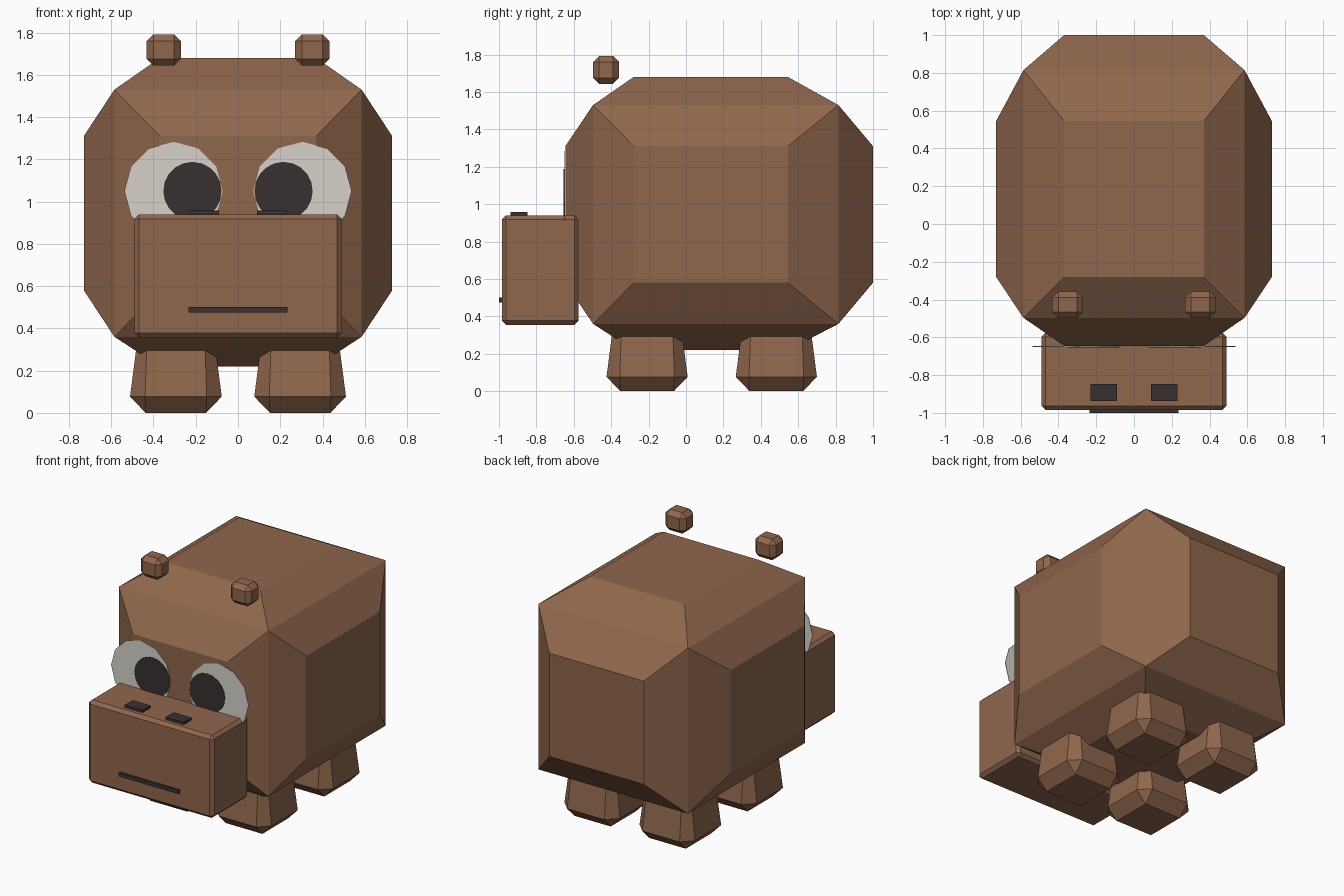
import bpy, bmesh, math
from mathutils import Matrix, Vector

if "Cube" in bpy.data.objects:
    bpy.data.objects.remove(bpy.data.objects["Cube"])


def material(name, rgb):
    m = bpy.data.materials.new(name)
    m.diffuse_color = (*rgb, 1)
    m.use_nodes = True
    m.node_tree.nodes["Principled BSDF"].inputs["Base Color"].default_value = m.diffuse_color
    return m


BROWN = material("brown hide", (0.28, 0.135, 0.074))
WHITE = material("eye white", (0.68, 0.65, 0.59))
DARK = material("dark charcoal", (0.039, 0.030, 0.031))


def finish(name, bm, mat):
    bmesh.ops.recalc_face_normals(bm, faces=bm.faces[:])
    mesh = bpy.data.meshes.new(name)
    bm.to_mesh(mesh)
    bm.free()
    mesh.materials.append(mat)
    ob = bpy.data.objects.new(name, mesh)
    bpy.context.collection.objects.link(ob)
    return ob


def hull(name, points, mat):
    bm = bmesh.new()
    for p in points:
        bm.verts.new(p)
    bmesh.ops.convex_hull(bm, input=bm.verts[:])
    bmesh.ops.dissolve_limit(bm, angle_limit=0.01, verts=bm.verts[:], edges=bm.edges[:])
    return finish(name, bm, mat)


def box(name, x, y, z, mat, bevel=0):
    lo, hi = Vector((x[0], y[0], z[0])), Vector((x[1], y[1], z[1]))
    bm = bmesh.new()
    mat4 = Matrix.Translation((lo + hi) / 2) @ Matrix.Diagonal((*(hi - lo), 1))
    bmesh.ops.create_cube(bm, size=1, matrix=mat4)
    if bevel:
        bmesh.ops.bevel(bm, geom=bm.edges[:], offset=bevel, segments=1,
                        profile=0.5, affect='EDGES')
    return finish(name, bm, mat)


def disc(name, x, z, r, y_front, sides, mat):
    bm = bmesh.new()
    m = Matrix.Translation((x, y_front + 0.002, z)) @ Matrix.Rotation(math.pi / 2, 4, 'X')
    bmesh.ops.create_cone(bm, cap_ends=True, segments=sides, radius1=r, radius2=r,
                          depth=0.004, matrix=m)
    return finish(name, bm, mat)


# Body: a box whose six faces are inset and pushed outward
inner = ((-0.37, 0.37), (-0.28, 0.545), (0.58, 1.31))
corner = ((-0.585, 0.585), (-0.497, 0.815), (0.36, 1.53))
outer = ((-0.73, 0.73), (-0.645, 1.0), (0.22, 1.68))
pts = [(x, y, z) for x in corner[0] for y in corner[1] for z in corner[2]]
for axis in range(3):
    spans = [outer[a] if a == axis else inner[a] for a in range(3)]
    pts += [(x, y, z) for x in spans[0] for y in spans[1] for z in spans[2]]
hull("body", pts, BROWN)

# Muzzle with mouth
box("muzzle", (-0.49, 0.49), (-0.985, -0.575), (0.355, 0.94), BROWN, 0.022)
box("mouth", (-0.235, 0.235), (-1.0, -0.98), (0.475, 0.502), DARK)


def leg(name, cx, cy):
    # Tapered octagonal leg with a chamfered square sole
    p = [(cx + sx * 0.143, cy + sy * 0.143, 0) for sx in (-1, 1) for sy in (-1, 1)]
    for z, w, f in ((0.077, 0.217, 0.146), (0.40, 0.175, 0.135)):
        for sx in (-1, 1):
            for sy in (-1, 1):
                p += [(cx + sx * w, cy + sy * f, z), (cx + sx * f, cy + sy * w, z)]
    hull(name, p, BROWN)


for side, s in (("left", -1), ("right", 1)):
    # Legs
    leg(f"{side}_front_leg", s * 0.294, -0.208)
    leg(f"{side}_back_leg", s * 0.294, 0.483)
    # Floating ears
    box(f"{side}_ear", sorted((s * 0.27, s * 0.433)), (-0.497, -0.358), (1.643, 1.792),
        BROWN, 0.032)
    # Eyes
    disc(f"{side}_eye", s * 0.305, 1.05, 0.233, -0.650, 12, WHITE)
    disc(f"{side}_pupil", s * 0.2155, 1.05, 0.138, -0.654, 20, DARK)
    # Nostrils
    box(f"{side}_nostril", sorted((s * 0.09, s * 0.23)), (-0.938, -0.848), (0.93, 0.957), DARK)
